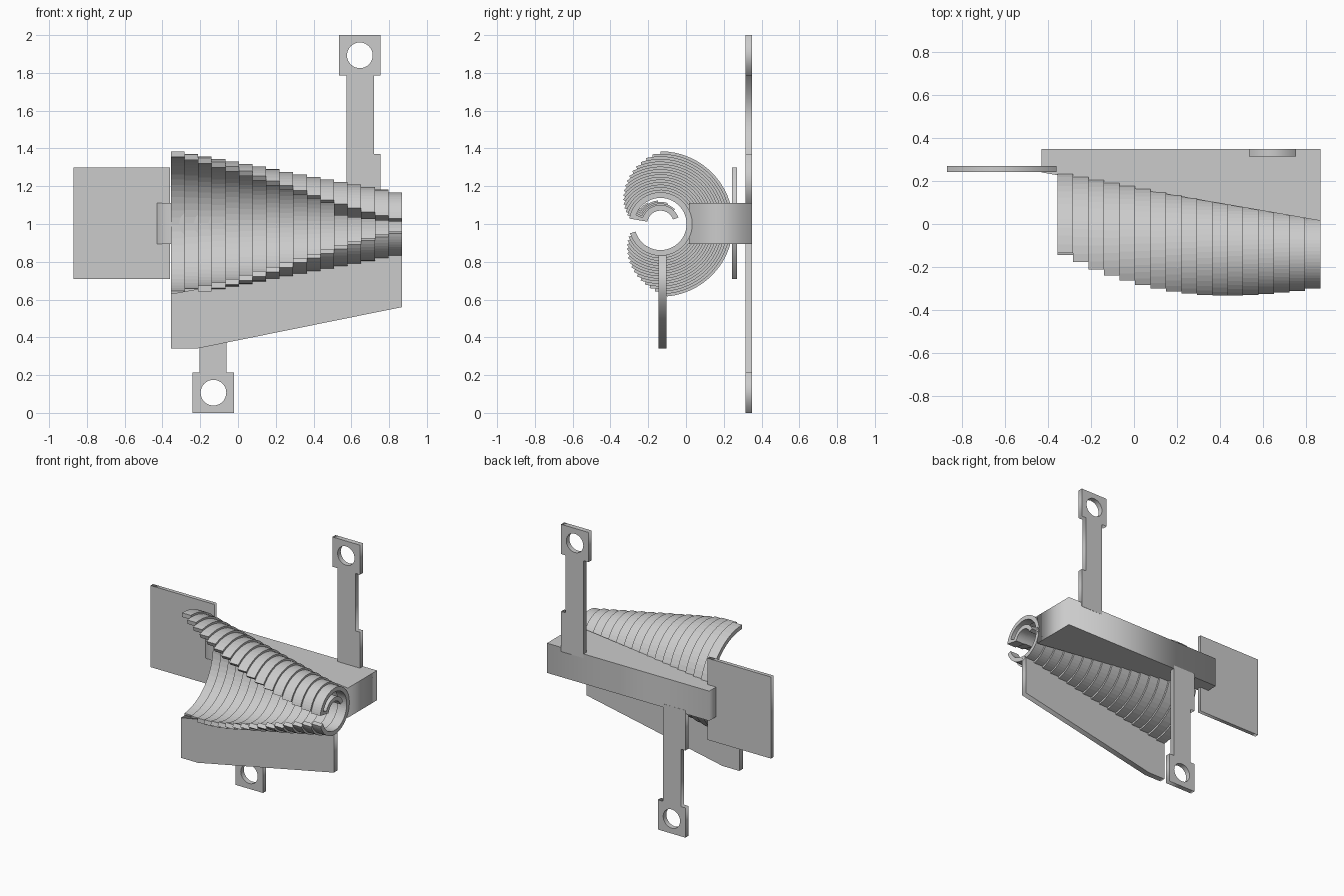
import bpy, bmesh
from math import sin, cos, radians, pi

if "Cube" in bpy.data.objects:
    bpy.data.objects.remove(bpy.data.objects["Cube"])

CY, CZ = -0.135, 1.0      # axis of the ringed shell
N, X0, X1 = 17, -0.355, 0.868


def add_object(name, bm):
    bmesh.ops.remove_doubles(bm, verts=bm.verts, dist=1e-5)
    bmesh.ops.recalc_face_normals(bm, faces=bm.faces)
    me = bpy.data.meshes.new(name)
    bm.to_mesh(me)
    bm.free()
    ob = bpy.data.objects.new(name, me)
    bpy.context.collection.objects.link(ob)
    return ob


def plate(name, loops, lo, hi, upright=True):
    """Filled outline (further loops are holes); xz drawn if upright, else xy."""
    cu = bpy.data.curves.new(name, 'CURVE')
    cu.dimensions, cu.fill_mode = '2D', 'BOTH'
    cu.extrude = (hi - lo) / 2
    for pts in loops:
        sp = cu.splines.new('POLY')
        sp.points.add(len(pts) - 1)
        for p, (a, b) in zip(sp.points, pts):
            p.co = (a, b, 0, 1)
        sp.use_cyclic_u = True
    tmp = bpy.data.objects.new(name + "_outline", cu)
    bm = bmesh.new()
    me = bpy.data.meshes.new_from_object(tmp)
    bm.from_mesh(me)
    bpy.data.objects.remove(tmp)
    mid = (lo + hi) / 2
    for v in bm.verts:
        x, y, z = v.co
        v.co = (x, z + mid, y) if upright else (x, y, z + mid)
    return add_object(name, bm)


def rect(x0, x1, z0, z1):
    return [(x0, z0), (x1, z0), (x1, z1), (x0, z1)]


def polar(r, deg):
    a = radians(deg)
    return CY + r * cos(a), CZ + r * sin(a)


def arc_pairs(r0, r1, a0, a1):
    n = max(2, round(abs(a1 - a0) / 6))
    return [(polar(r0, a0 + (a1 - a0) * k / n), polar(r1, a0 + (a1 - a0) * k / n))
            for k in range(n + 1)]


def strip(bm, pairs, x0, x1):
    """Solid band that follows pairs of inner and outer points."""
    rows = [[bm.verts.new((x, *p)) for x, p in
             ((x0, i), (x0, o), (x1, o), (x1, i))] for i, o in pairs]
    for a, b in zip(rows, rows[1:]):
        for k in range(4):
            j = (k + 1) % 4
            bm.faces.new((a[k], a[j], b[j], b[k]))
    bm.faces.new(rows[0])
    bm.faces.new(rows[-1][::-1])


# Tapering stepped shell, its front slot closing toward the small end
step = (X1 - X0) / N
for i in range(N):
    t = i / (N - 1)
    r = 0.385 - 0.217 * t
    x0 = X0 + i * step
    low = -180 + 95 - 78 * t
    high = 180 - (90 - 80 * t ** 0.9)
    bm = bmesh.new()
    strip(bm, arc_pairs(r - 0.03, r, low, high), x0, x0 + step)
    add_object(f"shell_ring_{i + 1}", bm)
    # Inward curl of the upper lip on the narrow rings
    sweep = 150 - 30 * (N - 1 - i)
    if sweep > 0:
        bm = bmesh.new()
        strip(bm, arc_pairs(r * 0.42, r * 0.6, high, high - sweep), x0, x0 + step)
        add_object(f"lip_curl_{i + 1}", bm)
        bm = bmesh.new()
        strip(bm, arc_pairs(r * 0.42, r - 0.01, high - 10, high), x0, x0 + step)
        add_object(f"lip_bridge_{i + 1}", bm)

# Wedge-shaped backing bar
plate("backing_bar", [[(-0.43, 0.24), (-0.36, 0.228), (0.868, 0.015),
                       (0.868, 0.349), (-0.43, 0.349)]], 0.895, 1.11, False)

# Keel under the shell
plate("keel_fin", [[(X0, 0.34), (-0.22, 0.34), (X1, 0.56), (X1, 0.85),
                    (X0, 0.63)]], -0.145, -0.103)

# Rectangular side panel
plate("side_panel", [rect(-0.87, -0.36, 0.71, 1.3)], 0.243, 0.271)

# Mounting straps: the lower one is the upper one turned half round
strap = [(0.575, 1.08), (0.755, 1.08), (0.755, 1.37), (0.72, 1.37), (0.72, 1.785),
         (0.755, 1.785), (0.755, 2.0), (0.535, 2.0), (0.535, 1.785), (0.575, 1.785)]
hole = [(0.645 + 0.068 * cos(k * pi / 16), 1.893 + 0.068 * sin(k * pi / 16))
        for k in range(32)]
plate("upper_strap", [strap, hole], 0.314, 0.35)
plate("lower_strap", [[(0.515 - x, 2 - z) for x, z in loop]
                      for loop in (strap, hole)], 0.314, 0.35)
